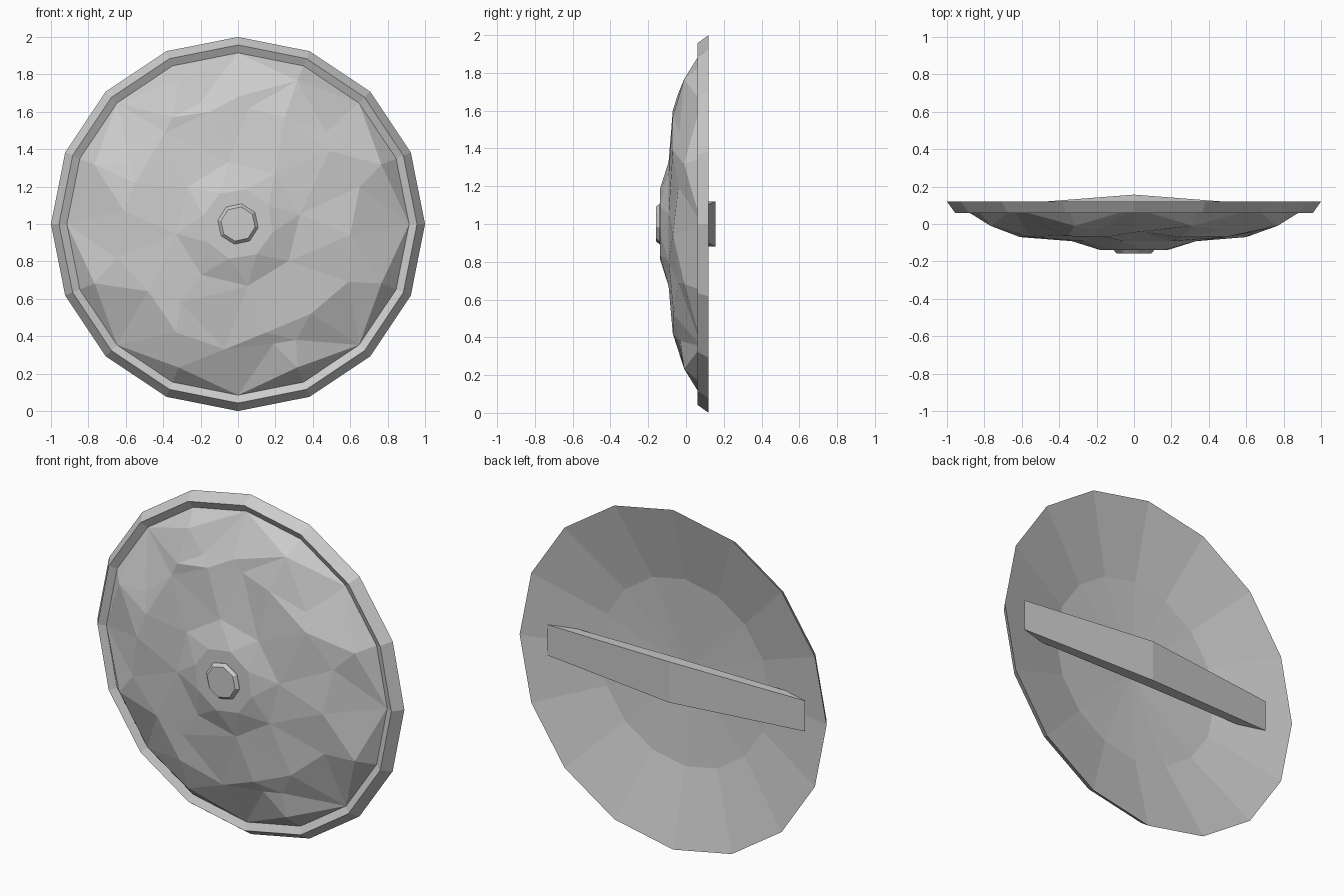
import bpy
from math import cos, sin, radians
from mathutils import Vector
from mathutils.geometry import delaunay_2d_cdt

if "Cube" in bpy.data.objects:
    bpy.data.objects.remove(bpy.data.objects["Cube"])


def make(name, verts, faces):
    me = bpy.data.meshes.new(name)
    me.from_pydata(verts, [], faces)
    me.update()
    ob = bpy.data.objects.new(name, me)
    bpy.context.collection.objects.link(ob)
    return ob


def ring(r, n, offset=0.0):
    return [(r * cos(radians(offset + 360 * i / n)),
             r * sin(radians(offset + 360 * i / n))) for i in range(n)]


def lathe(name, profile, n, offset=0.0, flip=False, cap=False):
    """Sweep (radius, y) rings around the shield axis."""
    verts, faces = [], []
    for r, y in profile:
        verts += [(x, y, 1 + z) for x, z in ring(r, n, offset)]
    for k in range(len(profile) - 1):
        for i in range(n):
            j = (i + 1) % n
            f = (k * n + i, k * n + j, (k + 1) * n + j, (k + 1) * n + i)
            faces.append(f[::-1] if flip else f)
    if cap:
        last = tuple(range((len(profile) - 1) * n, len(profile) * n))
        faces.append(last[::-1] if flip else last)
    return make(name, verts, faces)


# Rim and hollow back
lathe("rim", [(1.0, 0.12), (0.957, 0.06), (0.915, 0.082)], 16)
lathe("back_dish", [(1.0, 0.12), (0.55, 0.01), (0.002, -0.025)], 16,
      flip=True, cap=True)

# Hammered front: regular rings plus an irregular band of dents (x, z, depth)
dents = [(-.39, .49, -.06), (-.58, .33, -.035), (-.61, .07, -.07),
         (-.65, -.18, -.05), (-.48, -.36, -.07), (-.33, -.58, -.07),
         (-.07, -.67, -.035), (.19, -.64, -.035), (.31, -.62, -.03),
         (.39, -.48, -.065), (.59, -.31, -.04), (.60, -.06, -.07),
         (.65, .20, -.04), (.49, .39, -.07), (.47, .49, -.035),
         (.25, .57, -.07), (.06, .62, -.045), (0, .68, -.045),
         (-.20, .65, -.035), (-.35, .57, -.065), (-.15, .60, -.07),
         (-.31, -.42, -.078), (.15, -.58, -.07), (-.55, .22, -.07)]
pts = [(x, z, .082) for x, z in ring(.915, 16)]
pts += [(x, z, -.01) for x, z in ring(.83, 8, 22.5)]
pts += dents
pts += [(x, z, -.092) for x, z in ring(.335, 8, 9)]
pts += [(x, z, -.138) for x, z in ring(.19, 8, 31)]
flat, _, tris, orig, _, _ = delaunay_2d_cdt(
    [Vector((x, z)) for x, z, _ in pts], [], [], 0, 1e-5)
make("hammered_face",
     [(p.x, pts[o[0]][2], 1 + p.y) for p, o in zip(flat, orig)],
     [tuple(t) for t in tris])

# Centre boss
lathe("centre_boss", [(.11, -.125), (.11, -.14), (.093, -.158)], 8, 35, cap=True)

# Bowed arm strap: each section is (x, outer y, inner x, inner y, half height)
sections = [(-.84, .092, -.68, .045, .09), (0, .157, 0, .09, .12),
            (.84, .092, .68, .045, .09)]
verts = []
for x, yo, xi, yi, h in sections:
    verts += [(x, yo, 1 - h), (x, yo, 1 + h), (xi, yi, 1 + h), (xi, yi, 1 - h)]
faces = [(0, 1, 2, 3), (11, 10, 9, 8)]
for k in (0, 4):
    for i in range(4):
        j = (i + 1) % 4
        faces.append((k + i, k + 4 + i, k + 4 + j, k + j))
make("arm_strap", verts, faces)
